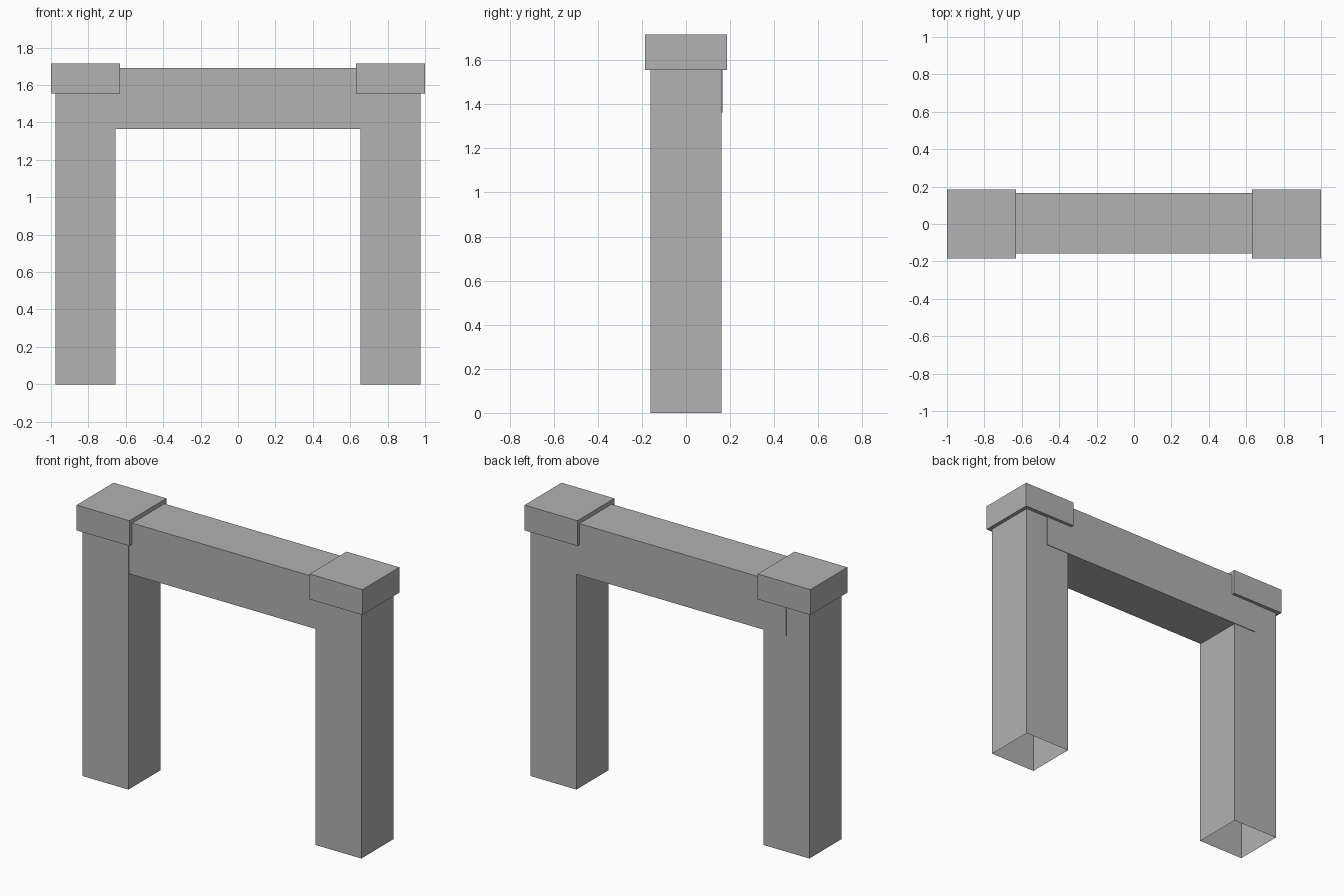
import bpy
import bmesh
from mathutils import Matrix, Vector

cube = bpy.data.objects.get("Cube")
if cube:
    bpy.data.objects.remove(cube, do_unlink=True)

# Single stone colour
stone = bpy.data.materials.new("stone_grey")
stone.use_nodes = True
GREY = (0.445, 0.445, 0.445, 1)
stone.diffuse_color = GREY
stone.node_tree.nodes["Principled BSDF"].inputs["Base Color"].default_value = GREY


def box(name, centre, size, open_bottom=False):
    """Flat-shaded box, optionally without its bottom face."""
    bm = bmesh.new()
    matrix = Matrix.Translation(centre) @ Matrix.Diagonal((*size, 1))
    bmesh.ops.create_cube(bm, size=1, matrix=matrix)
    bm.normal_update()
    if open_bottom:
        bottom = [f for f in bm.faces if f.normal.z < -0.9]
        bmesh.ops.delete(bm, geom=bottom, context="FACES")
    mesh = bpy.data.meshes.new(name)
    bm.to_mesh(mesh)
    bm.free()
    mesh.materials.append(stone)
    obj = bpy.data.objects.new(name, mesh)
    bpy.context.collection.objects.link(obj)
    return obj


POST_X = 0.815
CAP_BOTTOM, CAP_TOP = 1.556, 1.716

# Hollow-bottomed posts, each with an overhanging cap
for side, sign in (("left", 1), ("right", -1)):
    x = sign * POST_X
    box(f"{side}_post", Vector((x, 0, 0.8)), (0.322, 0.322, 1.6), open_bottom=True)
    box(f"{side}_cap", Vector((x, 0, (CAP_BOTTOM + CAP_TOP) / 2)),
        (0.37, 0.37, CAP_TOP - CAP_BOTTOM))

# Lintel between the post centres, set slightly towards the back
box("lintel", Vector((0, 0.004, 1.527)), (2 * POST_X, 0.322, 0.326))
